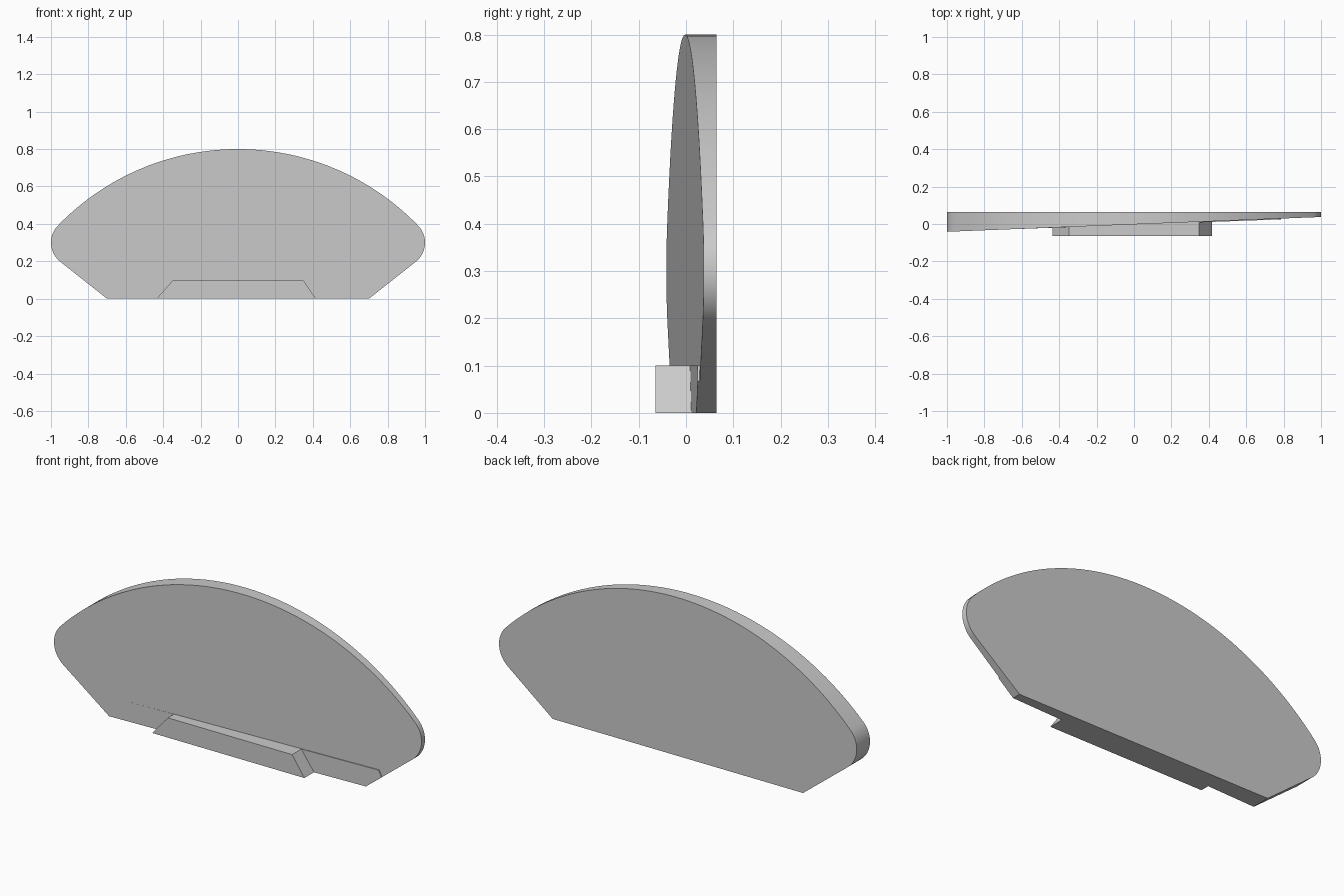
import bpy
from math import sin, cos, radians, asin

cube = bpy.data.objects.get("Cube")
if cube:
    bpy.data.objects.remove(cube)

BACK = 0.065

grey = bpy.data.materials.new("plain_grey")
grey.use_nodes = True
grey.diffuse_color = (0.6, 0.6, 0.6, 1)
grey.node_tree.nodes["Principled BSDF"].inputs["Base Color"].default_value = (0.6, 0.6, 0.6, 1)


def plate(name, outline, front, back=BACK):
    """Prism over a counter-clockwise x-z outline; front(x) gives the front depth."""
    n = len(outline)
    verts = [(x, front(x), z) for x, z in outline] + [(x, back, z) for x, z in outline]
    faces = [tuple(range(n)), tuple(reversed(range(n, 2 * n)))]
    faces += [(i, i + n, (i + 1) % n + n, (i + 1) % n) for i in range(n)]
    mesh = bpy.data.meshes.new(name)
    mesh.from_pydata(verts, [], faces)
    mesh.materials.append(grey)
    obj = bpy.data.objects.new(name, mesh)
    bpy.context.collection.objects.link(obj)
    bpy.ops.object.select_all(action='DESELECT')
    obj.select_set(True)
    bpy.context.view_layer.objects.active = obj
    bpy.ops.object.shade_smooth_by_angle(angle=radians(30))
    return obj


# Half outline: sloped foot edge, rounded shoulder, broad top arc
R, r = 1.338, 0.13
half = [(0.7, 0.0)]
half += [(0.87 + r * cos(radians(a)), 0.3 + r * sin(radians(a)))
         for a in [-51.7 + 95.5 * i / 16 for i in range(17)]]
sweep = asin(0.965 / R)
half += [(R * sin(sweep * (1 - i / 24)), 0.8 - R + R * cos(sweep * (1 - i / 24)))
         for i in range(1, 24)]
outline = half + [(0, 0.8)] + [(-x, z) for x, z in reversed(half)]

# Main panel with a flat back and a front slanting across its width
plate("panel", outline, lambda x: -0.002 + 0.0395 * x)

# Low base strip standing just proud of the panel
plate("base_strip",
      [(-0.7, 0), (0.7, 0), (0.785, 0.067), (0.77, 0.1), (-0.825, 0.1)],
      lambda x: -0.004 + 0.0365 * x)

# Foot block with sloping ends
plate("foot_block", [(-0.435, 0), (0.417, 0), (0.348, 0.1), (-0.347, 0.1)],
      lambda x: -0.065, 0.03)
